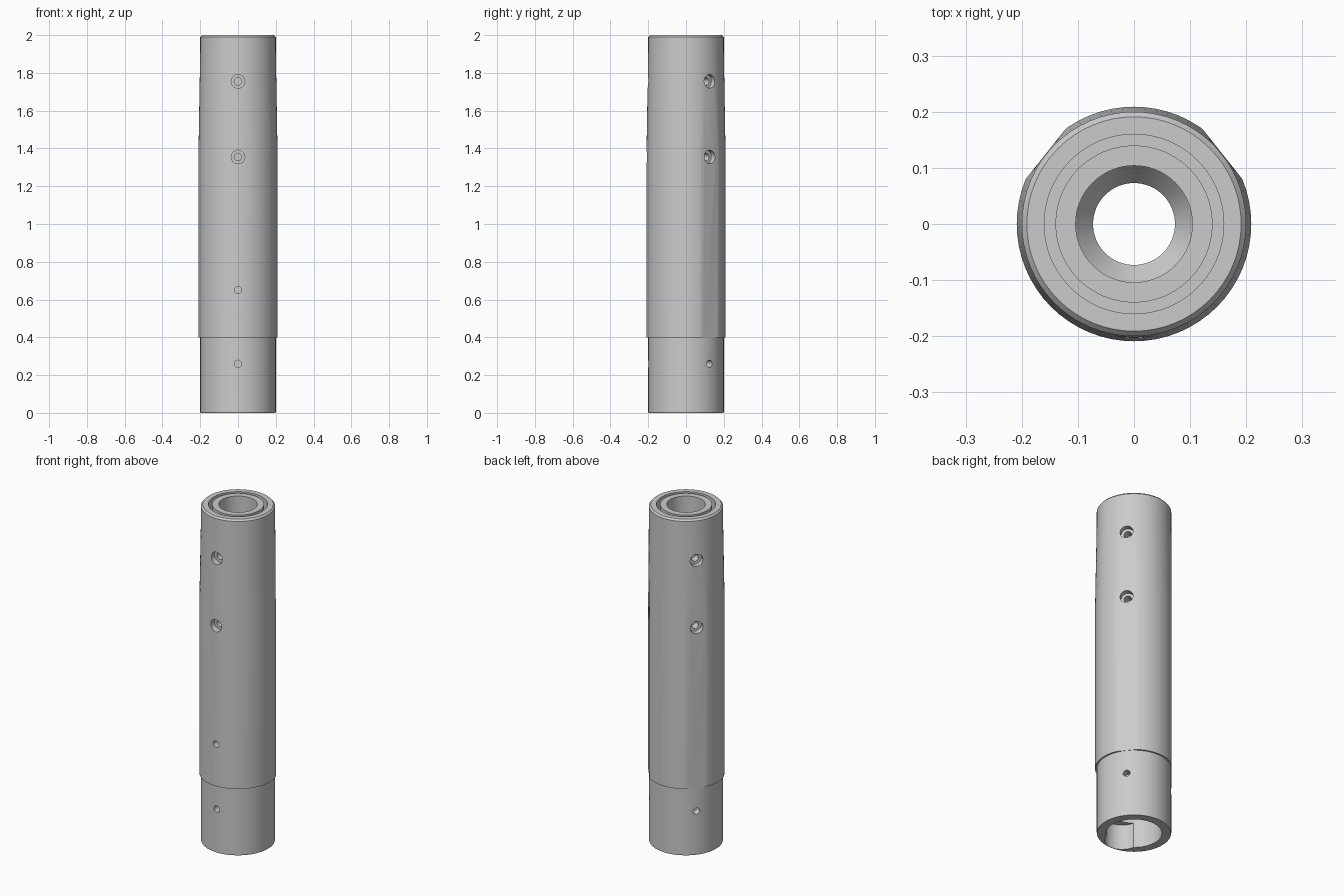
import bpy, bmesh, math
from mathutils import Matrix, Vector

if "Cube" in bpy.data.objects:
    bpy.data.objects.remove(bpy.data.objects["Cube"], do_unlink=True)

grey = bpy.data.materials.new("light grey")
grey.use_nodes = True
grey.diffuse_color = (0.6, 0.6, 0.6, 1)
grey.node_tree.nodes["Principled BSDF"].inputs["Base Color"].default_value = grey.diffuse_color


def to_object(bm, name):
    mesh = bpy.data.meshes.new(name)
    bmesh.ops.recalc_face_normals(bm, faces=bm.faces)
    bm.to_mesh(mesh)
    bm.free()
    mesh.materials.append(grey)
    ob = bpy.data.objects.new(name, mesh)
    bpy.context.collection.objects.link(ob)
    return ob


def lathe(name, profile, sides=64):
    """Turn a closed (radius, height) profile around z."""
    bm = bmesh.new()
    rings = []
    for i in range(sides):
        a = math.tau * i / sides
        rings.append([bm.verts.new((r * math.cos(a), r * math.sin(a), z)) for r, z in profile])
    n = len(profile)
    for i, ring in enumerate(rings):
        nxt = rings[(i + 1) % sides]
        for j in range(n):
            k = (j + 1) % n
            bm.faces.new((ring[j], nxt[j], nxt[k], ring[k]))
    return to_object(bm, name)


def cut(body, cutter):
    """Subtract a cutter from the body and discard it."""
    mod = body.modifiers.new("cut", "BOOLEAN")
    mod.operation, mod.solver, mod.object = "DIFFERENCE", "EXACT", cutter
    bpy.context.view_layer.objects.active = body
    bpy.ops.object.modifier_apply(modifier=mod.name)
    bpy.data.objects.remove(cutter, do_unlink=True)


def rod(start, end, radius):
    """Cylinder cutter between two points."""
    start, end = Vector(start), Vector(end)
    axis = end - start
    turn = axis.to_track_quat("Z", "Y").to_matrix().to_4x4()
    bm = bmesh.new()
    bmesh.ops.create_cone(bm, cap_ends=True, segments=24, radius1=radius, radius2=radius,
                          depth=axis.length,
                          matrix=Matrix.Translation((start + end) / 2) @ turn)
    return to_object(bm, "hole_cutter")


def drill(body, angle, z, radius, depth_to):
    """Radial hole from outside inwards to the radius depth_to."""
    d = Vector((math.cos(angle), math.sin(angle), 0))
    up = Vector((0, 0, z))
    cut(body, rod(d * 0.26 + up, d * depth_to + up, radius))


# Turned body: spigot, step, tapered barrel, chamfered mouth, groove, bore
body = lathe("barrel_body", [
    (0.15, 0), (0.198, 0), (0.2, 0.004), (0.2, 0.4), (0.209, 0.4), (0.209, 1.4),
    (0.2, 1.92), (0.2, 1.99), (0.191, 2), (0.16, 2), (0.16, 1.93), (0.14, 1.93),
    (0.14, 2), (0.104, 2), (0.104, 1), (0.073, 0.96), (0.073, 0.5), (0.15, 0.5)])

front = math.radians(-90)
back_left = math.radians(38.5)
back_right = math.pi - back_left

# Long flats on the two back corners
for angle in (back_left, back_right):
    bm = bmesh.new()
    bmesh.ops.create_cube(bm, size=1, matrix=Matrix.Rotation(angle, 4, "Z")
                          @ Matrix.Translation((0.301, 0, 1.2)) @ Matrix.Diagonal((0.2, 0.4, 1.7, 1)))
    cut(body, to_object(bm, "flat_cutter"))

# Counterbored screw holes and the spigot holes
for angle in (front, back_left, back_right):
    for z in (1.755, 1.355):
        drill(body, angle, z, 0.036, 0.17)
        drill(body, angle, z, 0.02, 0.12)
    drill(body, angle, 0.26, 0.019, 0.1)
drill(body, front, 0.65, 0.019, 0.14)

# Relief at the front of the lower bore
cut(body, rod((0, -0.1, -0.1), (0, -0.1, 0.15), 0.096))

# Smooth shading with crisp edges
bpy.ops.object.select_all(action="DESELECT")
body.select_set(True)
bpy.context.view_layer.objects.active = body
bpy.ops.object.shade_smooth_by_angle(angle=math.radians(25))
